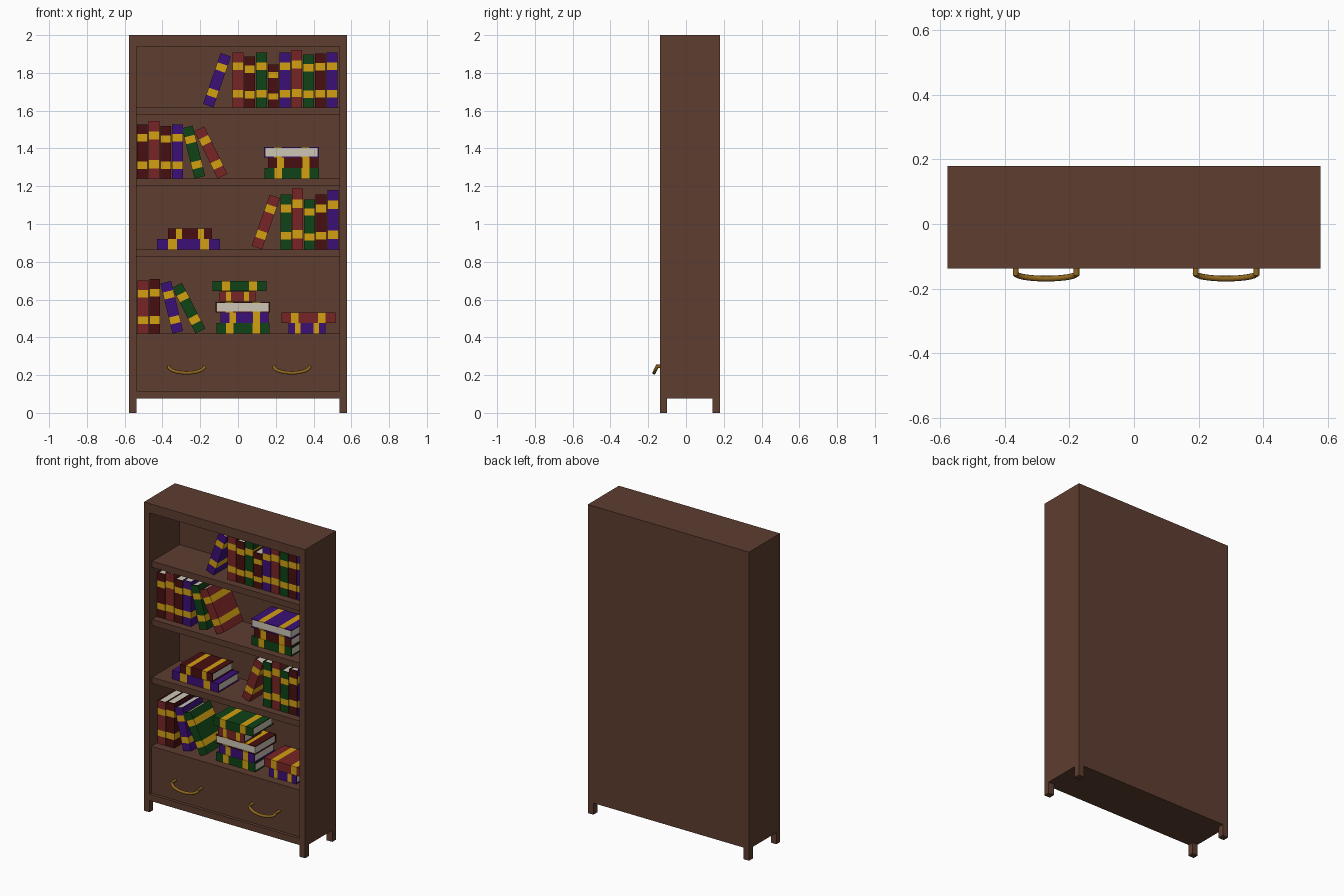
import bpy, bmesh, math
from mathutils import Matrix, Vector

if "Cube" in bpy.data.objects:
    bpy.data.objects.remove(bpy.data.objects["Cube"])


def material(name, r, g, b):
    lin = [((c / 255 + 0.055) / 1.055) ** 2.4 if c > 10 else c / 255 / 12.92 for c in (r, g, b)]
    m = bpy.data.materials.new(name)
    m.diffuse_color = (*lin, 1)
    m.use_nodes = True
    m.node_tree.nodes["Principled BSDF"].inputs["Base Color"].default_value = m.diffuse_color
    return m


WOOD = material("brown wood", 94, 61, 48)
BRASS = material("aged brass", 146, 104, 32)
GOLD = material("gold band", 212, 160, 18)
PAGES = material("cream pages", 205, 198, 182)
COVERS = {
    "red": material("red cover", 120, 37, 37),
    "maroon": material("maroon cover", 72, 15, 16),
    "green": material("green cover", 16, 66, 22),
    "purple": material("purple cover", 60, 16, 120),
}


def add_object(name, bm, mats):
    bmesh.ops.recalc_face_normals(bm, faces=bm.faces)
    me = bpy.data.meshes.new(name)
    bm.to_mesh(me)
    bm.free()
    for m in mats:
        me.materials.append(m)
    ob = bpy.data.objects.new(name, me)
    bpy.context.collection.objects.link(ob)
    return ob


def add_box(bm, lo, hi, mat=0):
    lo, hi = Vector(lo), Vector(hi)
    mtx = Matrix.Translation((lo + hi) / 2) @ Matrix.Diagonal((*(hi - lo), 1))
    verts = bmesh.ops.create_cube(bm, size=1, matrix=mtx)["verts"]
    for f in {f for v in verts for f in v.link_faces}:
        f.material_index = mat


def box(name, lo, hi, mat=WOOD):
    bm = bmesh.new()
    add_box(bm, lo, hi)
    return add_object(name, bm, [mat])


def bake(ob):
    """Replace the object with its evaluated mesh."""
    dg = bpy.context.evaluated_depsgraph_get()
    me = bpy.data.meshes.new_from_object(ob.evaluated_get(dg))
    new = bpy.data.objects.new(ob.name + "_body", me)
    bpy.context.collection.objects.link(new)
    bpy.data.objects.remove(ob)
    return new


# Carcass: one block with the shelf opening and the space between the legs cut out
case = box("bookcase", (-0.578, -0.138, 0), (0.578, 0.18, 2))
cutters = [
    box("opening_cutter", (-0.538, -0.3, 0.117), (0.538, 0.17, 1.94)),
    box("leg_gap_cutter_x", (-0.538, -0.3, -0.1), (0.538, 0.3, 0.075)),
    box("leg_gap_cutter_y", (-0.7, -0.1, -0.1), (0.7, 0.14, 0.075)),
]
for c in cutters:
    c.hide_render = True
    mod = case.modifiers.new("cut", 'BOOLEAN')
    mod.operation = 'DIFFERENCE'
    mod.solver = 'EXACT'
    mod.object = c
bpy.context.view_layer.update()
bake(case)
for c in cutters:
    bpy.data.objects.remove(c)

# Shelves and drawer
FLOORS = [1.617, 1.24, 0.865, 0.42]
for i, z in enumerate(FLOORS[:3]):
    box(f"shelf_{i + 1}", (-0.538, -0.112, z - 0.04), (0.538, 0.17, z))
box("drawer", (-0.538, -0.118, 0.117), (0.538, 0.17, 0.42))

# Drawer handles: drooping bar on two short stems
for side, cx in (("left", -0.272), ("right", 0.285)):
    cu = bpy.data.curves.new(f"{side}_handle", 'CURVE')
    cu.dimensions = '3D'
    cu.bevel_depth = 0.009
    cu.bevel_resolution = 2
    cu.use_fill_caps = True
    n = 16
    arc = [(cx - 0.095 * math.cos(t), -0.153 - 0.016 * math.sin(t), 0.246 - 0.034 * math.sin(t))
           for t in (math.pi * k / n for k in range(n + 1))]
    stems = [[(cx + s * 0.094, -0.115, 0.246), (cx + s * 0.094, -0.16, 0.246)] for s in (-1, 1)]
    for pts in [arc] + stems:
        sp = cu.splines.new('POLY')
        sp.points.add(len(pts) - 1)
        for p, co in zip(sp.points, pts):
            p.co = (*co, 1)
    cu.materials.append(BRASS)
    ob = bpy.data.objects.new(f"{side}_handle", cu)
    bpy.context.collection.objects.link(ob)
    bpy.context.view_layer.update()
    ob = bake(ob)
    for p in ob.data.polygons:
        p.use_smooth = len(p.vertices) == 4

count = 0


def book(color, h, w, d, mtx):
    """Book standing on z=0, spine on y=0 facing -y; gold bands wrap the cover."""
    global count
    count += 1
    bm = bmesh.new()
    t, a = 0.005, w / 2
    prof = [(-a, d), (-a, 0), (a, 0), (a, d), (a - t, d), (a - t, t), (t - a, t), (t - a, d)]
    rings = [[bm.verts.new((x, y, h * f)) for x, y in prof] for f in (0, 0.18, 0.32, 0.68, 0.82, 1)]
    for k in range(5):
        for i in range(8):
            j = (i + 1) % 8
            f = bm.faces.new((rings[k][i], rings[k][j], rings[k + 1][j], rings[k + 1][i]))
            f.material_index = k % 2
    for r in (rings[0], rings[-1]):
        for q in ((0, 1, 6, 7), (1, 2, 5, 6), (2, 3, 4, 5)):
            bm.faces.new([r[i] for i in q])
    bmesh.ops.recalc_face_normals(bm, faces=bm.faces)
    add_box(bm, (t - a, t, 0.005), (a - t, d - 0.005, h - 0.005), 2)
    bm.transform(mtx)
    add_object(f"{color}_book_{count}", bm, [COVERS[color], GOLD, PAGES])


FRONT = -0.064  # spine plane
W = 0.058


def upright(x, floor, items):
    for i, (color, h) in enumerate(items):
        book(color, h, W, 0.2, Matrix.Translation((x + 0.0622 * i + W / 2, FRONT, floor)))


def leaning(color, x, floor, h, deg):
    """x is where the lowest corner touches the shelf; positive leans right."""
    s = 1 if deg > 0 else -1
    book(color, h, W, 0.2, Matrix.Translation((x, FRONT, floor))
         @ Matrix.Rotation(math.radians(deg), 4, 'Y') @ Matrix.Translation((-s * W / 2, 0, 0)))


def stack(floor, items):
    t = 0.056
    for i, (color, x0, x1, flip) in enumerate(items):
        h = x1 - x0
        d = 0.21 if h > 0.22 else 0.17
        m = Matrix.Translation(((x0 + x1) / 2, FRONT + d / 2, floor + t * (i + 0.5)))
        if flip:
            m = m @ Matrix.Rotation(math.pi, 4, 'Z')
        m = m @ Matrix.Rotation(math.pi / 2, 4, 'Y') @ Matrix.Translation((0, -d / 2, -h / 2))
        book(color, h, t - 0.001, d, m)


# Top shelf
z = FLOORS[0]
leaning("purple", -0.13, z, 0.285, 19)
upright(-0.029, z, [("red", 0.29), ("maroon", 0.27), ("green", 0.29), ("maroon", 0.228), ("purple", 0.29),
                    ("red", 0.303), ("green", 0.28), ("maroon", 0.286), ("purple", 0.29)])
# Second shelf
z = FLOORS[1]
upright(-0.536, z, [("maroon", 0.288), ("red", 0.305), ("maroon", 0.28), ("purple", 0.288)])
leaning("green", -0.23, z, 0.275, -14)
leaning("red", -0.108, z, 0.28, -26)
stack(z, [("green", 0.14, 0.43, False), ("maroon", 0.16, 0.425, False), ("purple", 0.138, 0.428, True)])
# Third shelf
z = FLOORS[2]
stack(z, [("purple", -0.43, -0.094, False), ("maroon", -0.37, -0.138, False)])
leaning("red", 0.127, z, 0.288, 19.5)
upright(0.225, z, [("green", 0.29), ("red", 0.322), ("green", 0.265), ("maroon", 0.29), ("purple", 0.315)])
# Bottom shelf
z = FLOORS[3]
upright(-0.532, z, [("red", 0.28), ("maroon", 0.288)])
leaning("purple", -0.347, z, 0.272, -13.5)
leaning("green", -0.225, z, 0.272, -27)
stack(z, [("green", -0.113, 0.168, False), ("purple", -0.092, 0.162, False), ("maroon", -0.118, 0.17, True),
          ("red", -0.098, 0.093, False), ("green", -0.135, 0.151, False)])
stack(z, [("purple", 0.267, 0.463, False), ("red", 0.23, 0.516, False)])
